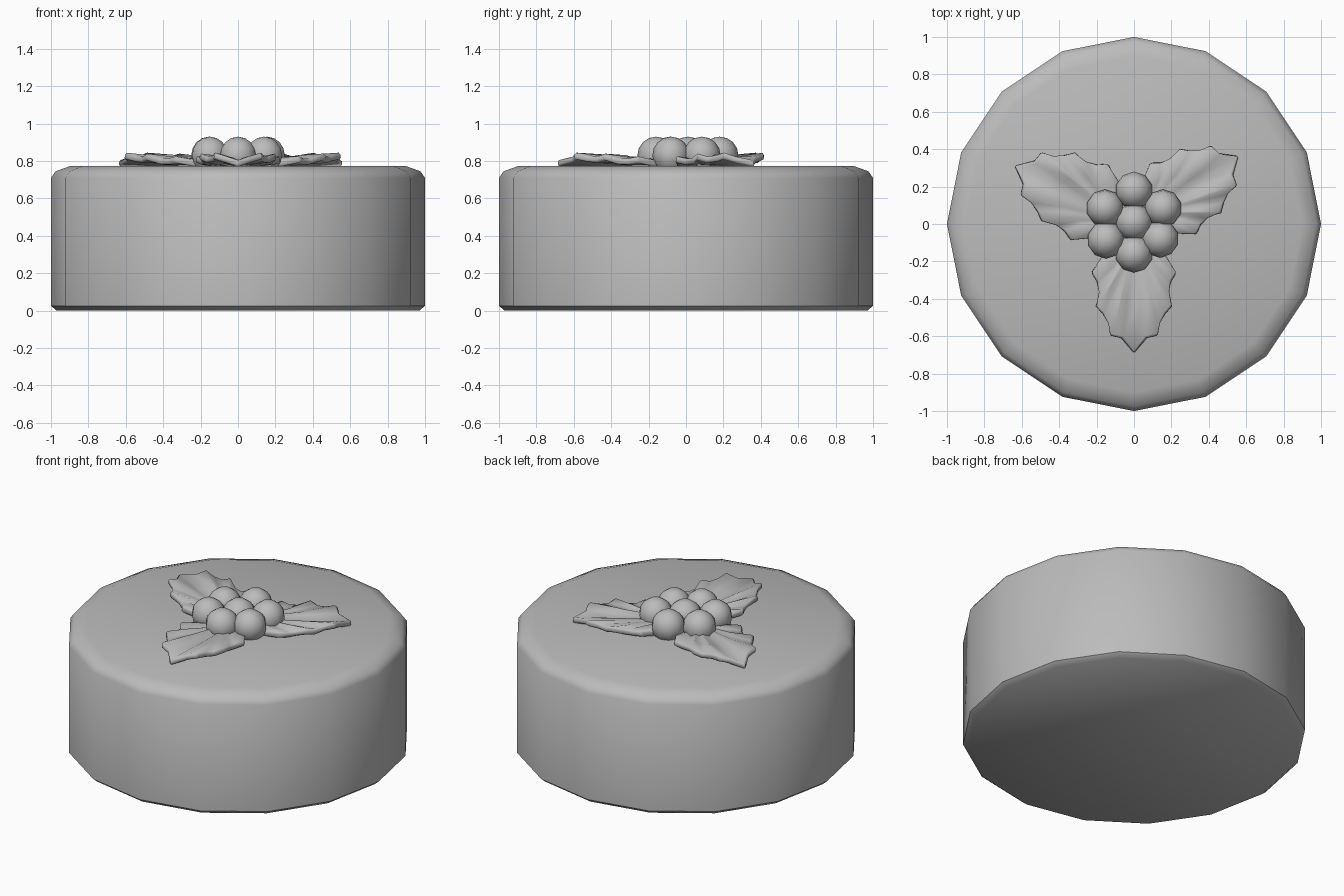
import bpy, math
from mathutils import Matrix

if "Cube" in bpy.data.objects:
    bpy.data.objects.remove(bpy.data.objects["Cube"], do_unlink=True)

grey = bpy.data.materials.new("plain grey")
grey.use_nodes = True
grey.diffuse_color = (0.5, 0.5, 0.5, 1)
grey.node_tree.nodes["Principled BSDF"].inputs["Base Color"].default_value = (0.5, 0.5, 0.5, 1)


def make(name, verts, faces):
    mesh = bpy.data.meshes.new(name)
    mesh.from_pydata(verts, [], faces)
    mesh.materials.append(grey)
    obj = bpy.data.objects.new(name, mesh)
    bpy.context.collection.objects.link(obj)
    return obj


def smooth(obj, angle):
    bpy.ops.object.select_all(action="DESELECT")
    obj.select_set(True)
    bpy.context.view_layer.objects.active = obj
    bpy.ops.object.shade_smooth_by_angle(angle=math.radians(angle))


# Cake body: a lathed profile with soft top rim and small bottom chamfer
SIDES = 16
profile = [(0.97, 0), (1, 0.025), (1, 0.71), (0.975, 0.745), (0.9, 0.772)]
verts = [(r * math.cos(math.tau * i / SIDES), r * math.sin(math.tau * i / SIDES), z)
         for r, z in profile for i in range(SIDES)]
faces = [(k * SIDES + i, k * SIDES + (i + 1) % SIDES,
          (k + 1) * SIDES + (i + 1) % SIDES, (k + 1) * SIDES + i)
         for k in range(len(profile) - 1) for i in range(SIDES)]
faces.append(tuple(reversed(range(SIDES))))
faces.append(tuple(range(len(verts) - SIDES, len(verts))))
smooth(make("cake_body", verts, faces), 44)

# Holly leaf half outline: distance along the rib, half width, height
half = [(0.05, 0.09, 0.80), (0.17, 0.17, 0.805), (0.26, 0.225, 0.825),
        (0.31, 0.195, 0.815), (0.36, 0.19, 0.815), (0.44, 0.20, 0.84),
        (0.48, 0.165, 0.825), (0.53, 0.14, 0.83), (0.595, 0.125, 0.845),
        (0.61, 0.06, 0.825)]
tip = (0.69, 0, 0.805)
HUB = (0.12, 0, 0.815)


def leaf(name, angle, length):
    # Pleats fan out from a hub near the stem to a toothed rim
    rim = half + [tip] + [(a, -w, z) for a, w, z in reversed(half)]
    n = len(rim)
    mid = [tuple(h + (p - h) * 0.6 for h, p in zip(HUB, q)) for q in rim]
    mid = [(a, w, z - (0.008 if i % 3 else 0)) for i, (a, w, z) in enumerate(mid)]
    verts = [HUB] + mid + rim
    faces = []
    for i in range(n):
        j = (i + 1) % n
        faces += [(0, 1 + j, 1 + i), (1 + i, 1 + j, 1 + n + j, 1 + n + i)]
    obj = make(name, verts, faces)
    obj.data.transform(Matrix.Rotation(math.radians(angle), 4, "Z")
                       @ Matrix.Diagonal((length / tip[0], 1, 1, 1)))
    thick = obj.modifiers.new("thickness", "SOLIDIFY")
    thick.thickness = 0.035
    thick.offset = -1
    soft = obj.modifiers.new("soft rim", "BEVEL")
    soft.width = 0.008
    soft.limit_method = "ANGLE"
    soft.angle_limit = math.radians(60)
    smooth(obj, 60)


leaf("front_leaf", -90, 0.69)
leaf("left_leaf", 33, 0.665)
leaf("right_leaf", 154, 0.71)

# Cluster of berries
berries = [(0, 0.01), (0, 0.18), (0.155, 0.085), (0.14, -0.08),
           (0, -0.16), (-0.15, -0.085), (-0.155, 0.085)]
for i, (x, y) in enumerate(berries):
    bpy.ops.mesh.primitive_uv_sphere_add(segments=10, ring_count=8, radius=0.1,
                                         location=(x, y, 0.83))
    berry = bpy.context.object
    berry.name = f"berry_{i + 1}"
    berry.data.materials.append(grey)
    smooth(berry, 60)
